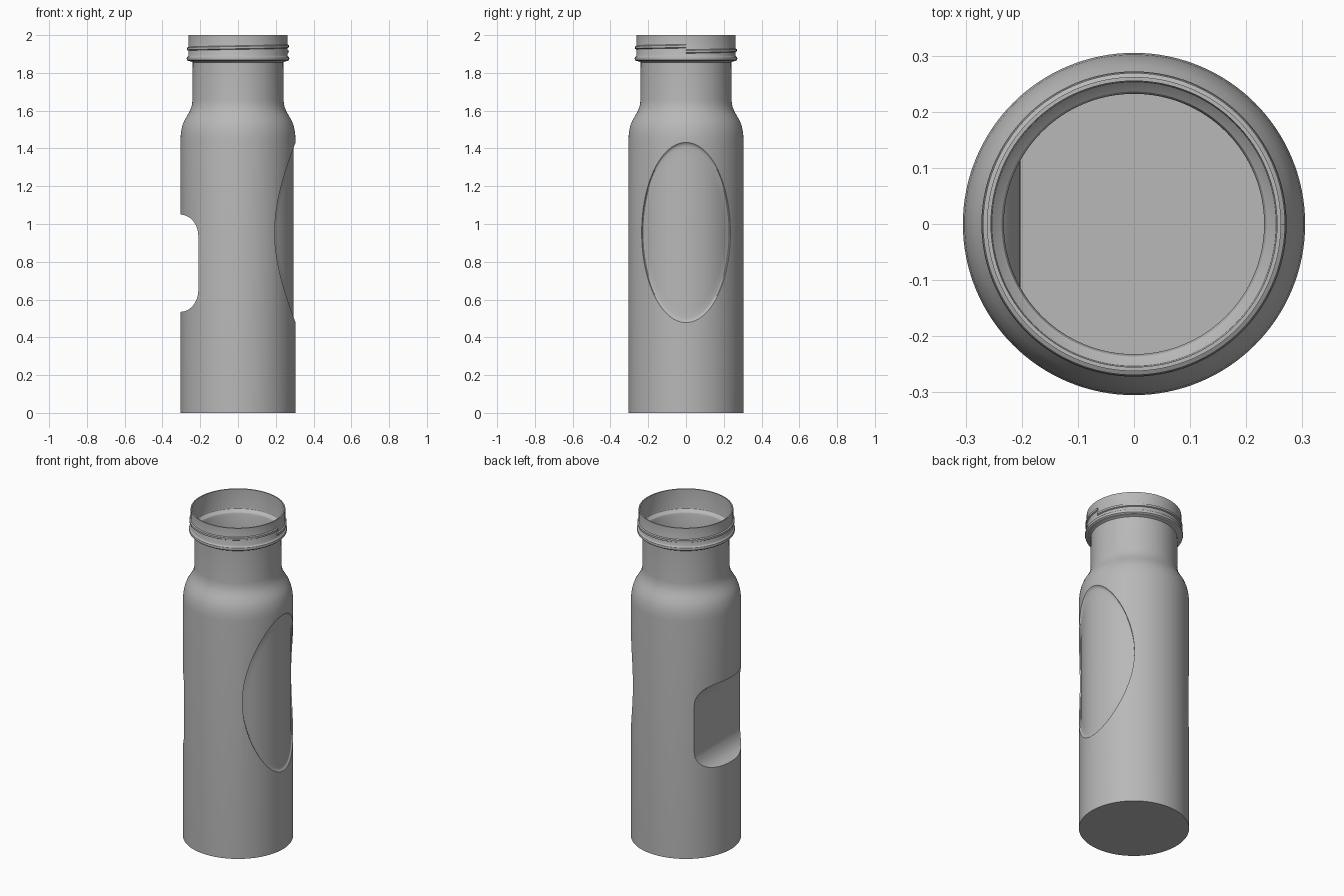
import bpy, bmesh
from math import sin, cos, pi, sqrt, radians

old = bpy.data.objects.get("Cube")
if old:
    bpy.data.objects.remove(old, do_unlink=True)

grey = bpy.data.materials.new("plain grey")
grey.use_nodes = True
COLOUR = (0.48, 0.48, 0.48, 1)
grey.diffuse_color = COLOUR
grey.node_tree.nodes["Principled BSDF"].inputs["Base Color"].default_value = COLOUR

R = 0.305      # body radius
WALL = 0.008


def finish(bm, name):
    bmesh.ops.remove_doubles(bm, verts=bm.verts, dist=1e-5)
    bmesh.ops.recalc_face_normals(bm, faces=bm.faces)
    mesh = bpy.data.meshes.new(name)
    bm.to_mesh(mesh)
    bm.free()
    mesh.materials.append(grey)
    obj = bpy.data.objects.new(name, mesh)
    bpy.context.collection.objects.link(obj)
    return obj


def lathe(profile, name, steps=128):
    """Solid of revolution from (radius, height) points."""
    bm = bmesh.new()
    vs = [bm.verts.new((r, 0, z)) for r, z in profile]
    es = [bm.edges.new(pair) for pair in zip(vs, vs[1:])]
    bmesh.ops.spin(bm, geom=vs + es, cent=(0, 0, 0), axis=(0, 0, 1),
                   angle=2 * pi, steps=steps, use_merge=True)
    return finish(bm, name)


def skin(rings, name, closed=False):
    """Bridge equal rings of points and cap both ends."""
    bm = bmesh.new()
    rows = [[bm.verts.new(p) for p in ring] for ring in rings]
    n = len(rows[0])
    for a, b in zip(rows, rows[1:]):
        for i in range(n):
            j = (i + 1) % n
            bm.faces.new((a[i], a[j], b[j], b[i]))
    bm.faces.new(rows[0])
    bm.faces.new(rows[-1])
    return finish(bm, name)


def cut(obj, cutter):
    """Subtract the cutter for good and drop it."""
    cutter.hide_render = True
    mod = obj.modifiers.new("cut", 'BOOLEAN')
    mod.operation = 'DIFFERENCE'
    mod.solver = 'EXACT'
    mod.object = cutter
    graph = bpy.context.evaluated_depsgraph_get()
    mesh = bpy.data.meshes.new_from_object(obj.evaluated_get(graph))
    obj.modifiers.clear()
    obj.data = mesh
    bpy.data.objects.remove(cutter, do_unlink=True)


def grip_notch(grow):
    """Bar with rounded inner corners, running across the right side."""
    x, low, high, rx, rz = -0.21 + grow, 0.535 - grow, 1.05 + grow, 0.095, 0.115
    arc = [k * pi / 20 for k in range(11)]
    pts = [(-0.4, low)]
    pts += [(x - rx + rx * sin(a), low + rz - rz * cos(a)) for a in arc]
    pts += [(x - rx + rx * cos(a), high - rz + rz * sin(a)) for a in arc]
    pts += [(-0.4, high)]
    return skin([[(px, y, pz) for px, pz in pts] for y in (-0.4, 0.4)], "notch_cutter")


def oval_dent(grow):
    """Curved oval pad that presses a shallow panel into the left side."""
    steps = [(1.0, 0.36), (1.0, R), (0.985, 0.299), (0.97, 0.296), (0.95, 0.2945)]
    steps += [(0.95 - 0.085 * k, 0.2945) for k in range(1, 12)]
    rings = []
    for scale, radius in steps:
        ring = []
        for k in range(96):
            a = 2 * pi * k / 96
            y, z = 0.235 * scale * cos(a), 0.955 + 0.477 * scale * sin(a)
            ring.append((sqrt((radius - grow) ** 2 - y * y), y, z))
        rings.append(ring)
    return skin(rings, "oval_cutter")


# Outer form: straight body, S-shaped shoulder, neck, bead and rim
shoulder = [(R, 1.45), (0.302, 1.485), (0.295, 1.52), (0.283, 1.55),
            (0.268, 1.575), (0.254, 1.6), (0.245, 1.625), (0.241, 1.655)]
bead = [(0.24, 1.855), (0.25, 1.861), (0.264, 1.863), (0.27, 1.868), (0.272, 1.876),
        (0.27, 1.884), (0.264, 1.889), (0.262, 1.893)]
bottle = lathe([(0, 0), (R, 0)] + shoulder + bead + [(0.262, 2), (0, 2)], "bottle")

# Cavity: the same form drawn in by the wall thickness
inner_lip = [(0.232, 1.855), (0.236, 1.865), (0.245, 1.872), (0.253, 1.88), (0.255, 1.89)]
cavity = lathe([(0, 0.01), (R - WALL, 0.01)] + [(r - WALL, z) for r, z in shoulder]
               + inner_lip + [(0.255, 2.1), (0, 2.1)], "cavity")

for form, grow in ((bottle, 0), (cavity, WALL)):
    cut(form, grip_notch(grow))
    cut(form, oval_dent(grow))
cut(bottle, cavity)

# Screw thread: one rising turn that starts and ends at the left side
section = [(0.26, -0.011), (0.269, -0.006), (0.269, 0.006), (0.26, 0.011)]
turn = []
for k in range(129):
    a = 2 * pi * k / 128
    mid = 1.913 + 0.028 * k / 128
    turn.append([(r * cos(a), r * sin(a), mid + h) for r, h in section])
bm = bmesh.new()
rows = [[bm.verts.new(p) for p in ring] for ring in turn]
for a, b in zip(rows, rows[1:]):
    for i in range(4):
        j = (i + 1) % 4
        bm.faces.new((a[i], a[j], b[j], b[i]))
bm.faces.new(rows[0])
bm.faces.new(rows[-1])
thread = finish(bm, "screw_thread")

# Smooth shading with crisp edges
bpy.ops.object.select_all(action='DESELECT')
for obj in (bottle, thread):
    obj.select_set(True)
bpy.context.view_layer.objects.active = bottle
bpy.ops.object.shade_smooth_by_angle(angle=radians(30))
